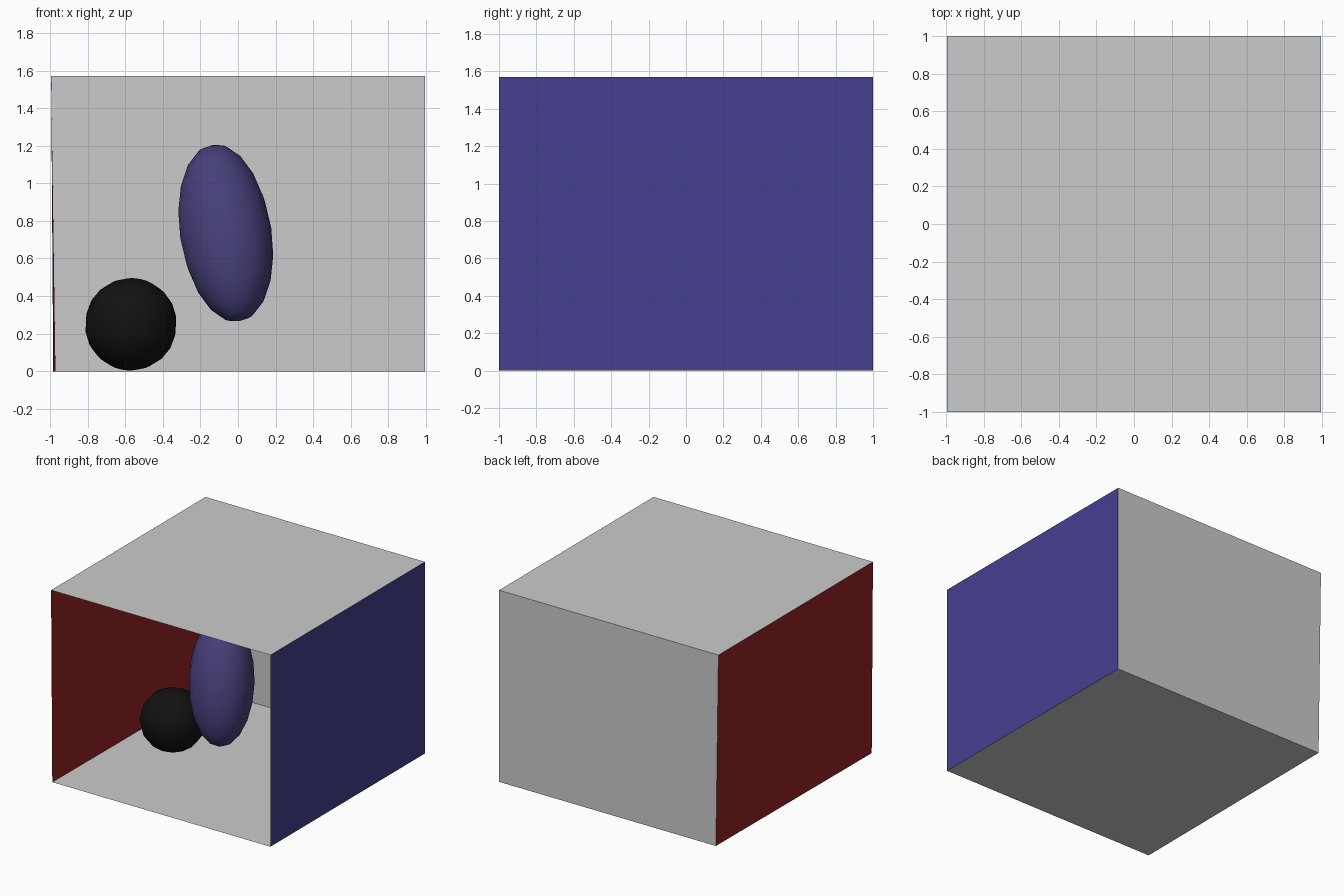
import bpy
from mathutils import Vector

if "Cube" in bpy.data.objects:
    bpy.data.objects.remove(bpy.data.objects["Cube"])


def paint(obj, name, rgb):
    mat = bpy.data.materials.get(name) or bpy.data.materials.new(name)
    mat.diffuse_color = (*rgb, 1)
    mat.use_nodes = True
    mat.node_tree.nodes["Principled BSDF"].inputs["Base Color"].default_value = mat.diffuse_color
    obj.data.materials.append(mat)


def panel(name, corners):
    mesh = bpy.data.meshes.new(name)
    mesh.from_pydata(corners, [], [(0, 1, 2, 3)])
    obj = bpy.data.objects.new(name, mesh)
    bpy.context.collection.objects.link(obj)
    return obj


def ball(name, centre, radius, length, axis):
    bpy.ops.mesh.primitive_uv_sphere_add(segments=16, ring_count=10,
                                         radius=1, location=centre)
    obj = bpy.context.object
    obj.name = name
    obj.scale = (radius, radius, length)
    obj.rotation_euler = Vector(axis).to_track_quat('Z', 'Y').to_euler()
    bpy.ops.object.shade_smooth()
    return obj


# Room corners: the left wall leans slightly inward at the floor
W, H = 0.994, 1.57
fl, bl = (-0.983, -1, 0), (-0.971, 1, 0)
fr, br = (W, -1, 0), (W, 1, 0)
flt, blt = (-W, -1, H), (-W, 1, H)
frt, brt = (W, -1, H), (W, 1, H)

# Open-fronted room made of single sheets
panel("floor", [fl, fr, br, bl])
panel("ceiling", [flt, blt, brt, frt])
panel("back_wall", [bl, br, brt, blt])
left = panel("left_wall", [fl, bl, blt, flt])
paint(left, "red", (0.31, 0.017, 0.017))
right = panel("right_wall", [fr, frt, brt, br])
paint(right, "blue", (0.06, 0.05, 0.28))

# Black ball on the floor
sphere = ball("black_ball", (-0.57, -0.03, 0.25), 0.246, 0.246, (0.2, -0.3, 1))
paint(sphere, "black", (0.006, 0.006, 0.006))

# Floating tilted ellipsoid, twice as long as it is wide
egg = ball("tilted_ellipsoid", (-0.065, -0.12, 0.735), 0.246, 0.49, (-0.156, 0.27, 1))
paint(egg, "dark_blue", (0.06, 0.05, 0.19))
